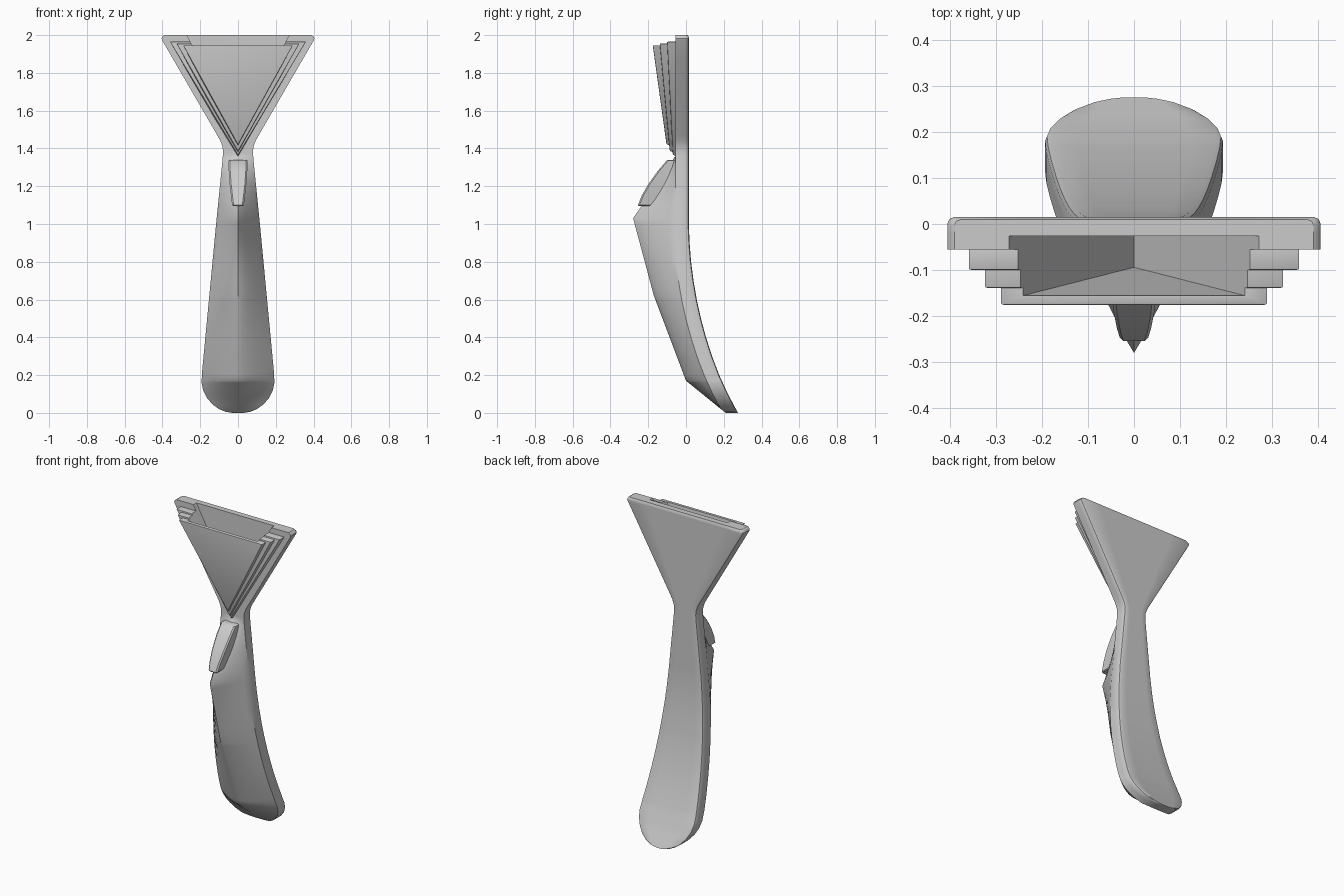
import bpy, bmesh, math

if "Cube" in bpy.data.objects:
    bpy.data.objects.remove(bpy.data.objects["Cube"])


def lerp(table, z):
    for (z0, v0), (z1, v1) in zip(table, table[1:]):
        if z <= z1:
            return v0 + (v1 - v0) * (z - z0) / (z1 - z0)
    return table[-1][1]


def make(name, verts, faces):
    me = bpy.data.meshes.new(name)
    bm = bmesh.new()
    vs = [bm.verts.new(v) for v in verts]
    for f in faces:
        bm.faces.new([vs[i] for i in f])
    bmesh.ops.recalc_face_normals(bm, faces=bm.faces)
    bm.to_mesh(me)
    bm.free()
    ob = bpy.data.objects.new(name, me)
    bpy.context.collection.objects.link(ob)
    return ob


def loft(name, rings):
    n = len(rings[0])
    faces = [[k * n + i, k * n + (i + 1) % n, (k + 1) * n + (i + 1) % n, (k + 1) * n + i]
             for k in range(len(rings) - 1) for i in range(n)]
    faces += [list(range(n)), list(range((len(rings) - 1) * n, len(rings) * n))]
    return make(name, [p for r in rings for p in r], faces)


def apply_mod(ob, kind, **props):
    bpy.ops.object.select_all(action='DESELECT')
    bpy.context.view_layer.objects.active = ob
    ob.select_set(True)
    m = ob.modifiers.new(kind, kind)
    for k, v in props.items():
        setattr(m, k, v)
    bpy.ops.object.modifier_apply(modifier=m.name)


def smooth(ob, deg=32):
    bpy.ops.object.select_all(action='DESELECT')
    bpy.context.view_layer.objects.active = ob
    ob.select_set(True)
    bpy.ops.object.shade_smooth_by_angle(angle=math.radians(deg))


# Profiles of the body along its height: half width, back, ridge, ridge sharpness
WIDTH = [(0, .03), (.006, .065), (.02, .1), (.045, .135), (.08, .165), (.12, .185),
         (.16, .193), (.22, .19), (1.0, .116), (1.34, .082), (1.38, .079), (1.41, .082),
         (1.44, .093), (1.47, .11), (1.97, .4), (1.982, .405), (1.993, .4), (2, .39)]
BACK = [(0, .275), (.1, .222), (.2, .176), (.3, .138), (.4, .106), (.5, .079), (.6, .057),
        (.7, .04), (.8, .027), (.9, .019), (1.0, .015), (1.985, .015), (2, .01)]
RIDGE = [(0, .21), (.17, 0), (.62, -.17), (1.03, -.28), (1.36, -.056), (2, -.056)]
SHARP = [(0, 1.2), (.17, 1.5), (.62, 1.5), (1.03, 1.08), (1.36, 1.2), (2, 1.2)]


def section(z):
    w, b, f, p = (lerp(t, z) for t in (WIDTH, BACK, RIDGE, SHARP))
    r = min(b - .063, max(-.055, b - .08))
    r = max(r, f)
    e = min(.014, w * .3)
    pts = [(-(w - e) + 2 * (w - e) * i / 6, b) for i in range(7)]
    pts += [(w - e * .3, b - e * .3), (w, b - e), (w, (b + r) / 2)]
    for i in range(17):
        x = 1 - i / 8
        pts.append((w * x, r + (f - r) * (1 - abs(x) ** p)))
    pts += [(-w, (b + r) / 2), (-w, b - e), (-w + e * .3, b - e * .3)]
    return [(x, y, z) for x, y in pts]


levels = sorted({z for t in (WIDTH, BACK, RIDGE) for z, _ in t} | {1.1, 1.2, 1.28, 1.6, 1.75, 1.88})
body = loft("handle_and_head", [section(z) for z in levels])


def wedge(name, top, half, tip_front, tip_back, y_top, y_tip, y_back):
    """Triangular slab pointing down, with a sloping front."""
    return loft(name, [
        [(-half, y_back, top), (half, y_back, top), (0, y_back, tip_back)],
        [(-half, y_top, top), (half, y_top, top), (0, y_tip, tip_front)]])


# Fanned triangular layers on the head
layers = []
for i, (top, half, tip, y_top, y_tip) in enumerate([
        (1.965, .36, 1.365, -.100, -.070),
        (1.955, .325, 1.385, -.139, -.086),
        (1.945, .29, 1.42, -.176, -.103)]):
    ob = wedge(f"head_layer_{i + 1}", top, half, tip, tip - .02, y_top, y_tip, -.03)
    apply_mod(ob, 'BEVEL', width=.004, segments=2)
    layers.append(ob)

# Open pocket behind the front layer, notched into the head's top edge
cutter = wedge("pocket_cutter", 2.05, .298, 1.50, 1.50, -.170, -.094, -.026)
cutter.hide_render = True
for ob in [body] + layers:
    apply_mod(ob, 'BOOLEAN', operation='DIFFERENCE', object=cutter, solver='EXACT')
    smooth(ob)
bpy.data.objects.remove(cutter)

# Thumb button on the upper slope
rings = []
for z, w, out in [(1.34, .042, .022), (1.335, .05, .03), (1.28, .049, .04), (1.21, .044, .042),
                  (1.15, .037, .036), (1.10, .031, .022), (1.095, .026, .016)]:
    y = lerp(RIDGE, z)
    k = .008
    rings.append([(-w, y + .05, z), (-w, y - out + k, z), (-w + k, y - out, z),
                  (w - k, y - out, z), (w, y - out + k, z), (w, y + .05, z)])
button = loft("thumb_button", rings)
smooth(button, 35)
